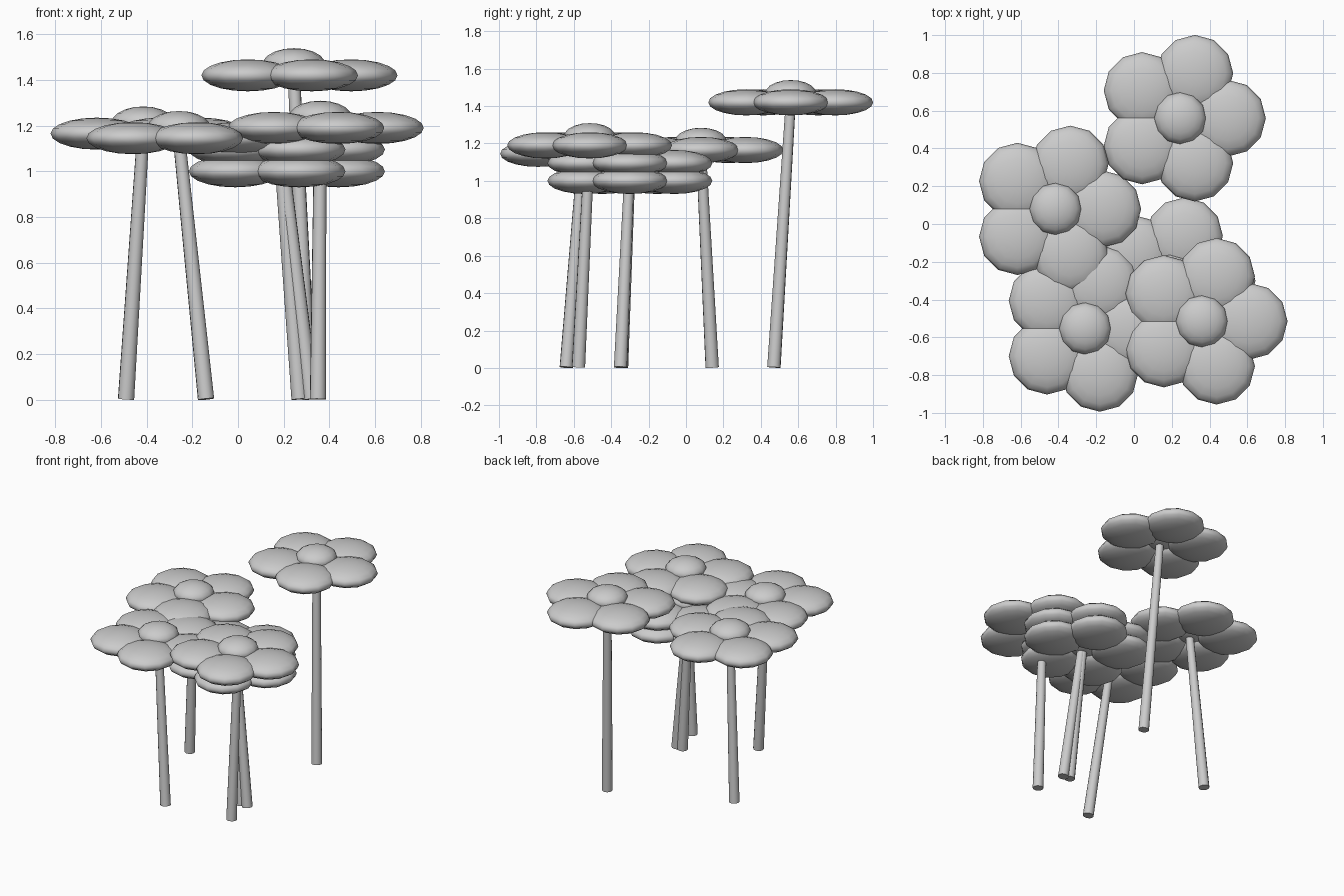
import bpy
from math import cos, sin, radians
from mathutils import Vector

if "Cube" in bpy.data.objects:
    bpy.data.objects.remove(bpy.data.objects["Cube"])


def smooth(ob, angle):
    bpy.ops.object.select_all(action='DESELECT')
    ob.select_set(True)
    bpy.context.view_layer.objects.active = ob
    bpy.ops.object.shade_smooth_by_angle(angle=radians(angle))


def blob(name, loc, size):
    # flattened low-poly ball
    bpy.ops.mesh.primitive_uv_sphere_add(segments=12, ring_count=10, radius=1, location=loc)
    ob = bpy.context.object
    ob.name = name
    ob.scale = size
    bpy.ops.object.transform_apply(location=False, rotation=False, scale=True)
    smooth(ob, 80)


def stem(name, base, top):
    # tapered leaning rod
    d = top - base
    bpy.ops.mesh.primitive_cone_add(vertices=12, radius1=0.036, radius2=0.027,
                                    depth=d.length, location=(base + top) / 2)
    ob = bpy.context.object
    ob.name = name
    ob.rotation_euler = d.to_track_quat('Z', 'Y').to_euler()
    smooth(ob, 40)


# stem foot (x, y), flower centre (x, y, z)
flowers = [
    ((0.31, 0.47), (0.245, 0.56, 1.42)),
    ((-0.49, 0.14), (-0.415, 0.08, 1.165)),
    ((-0.14, -0.64), (-0.258, -0.553, 1.145)),
    ((0.35, -0.575), (0.36, -0.515, 1.19)),
    ((0.32, -0.35), (0.19, -0.30, 1.095)),
    ((0.27, -0.345), (0.19, -0.30, 1.0)),
]

for n, (foot, c) in enumerate(flowers, 1):
    c = Vector(c)
    stem(f"flower_{n}_stem", Vector((*foot, 0.003)), c)
    # five petals around a domed middle
    for i in range(5):
        a = radians(72 * i)
        blob(f"flower_{n}_petal_{i + 1}", c + Vector((cos(a), sin(a), 0)) * 0.25,
             (0.203, 0.203, 0.07))
    blob(f"flower_{n}_middle", c + Vector((0, 0, 0.047)), (0.138, 0.138, 0.072))
